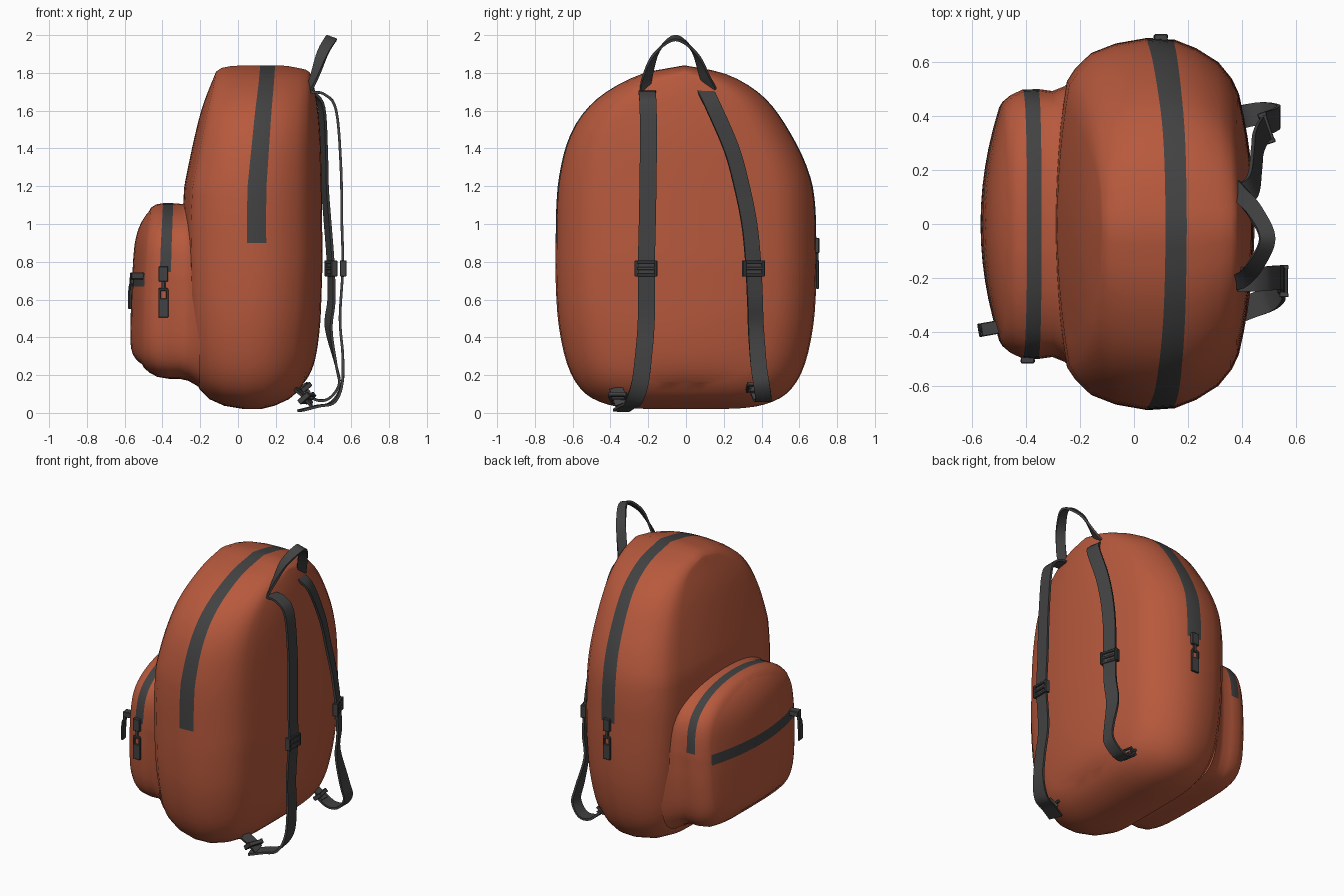
import bpy, bmesh, math
from mathutils import Vector, Matrix

if "Cube" in bpy.data.objects:
    bpy.data.objects.remove(bpy.data.objects["Cube"])


def material(name, rgb):
    m = bpy.data.materials.new(name)
    m.diffuse_color = (*rgb, 1)
    m.use_nodes = True
    m.node_tree.nodes["Principled BSDF"].inputs["Base Color"].default_value = m.diffuse_color
    return m


RED = material("brick_red_fabric", (0.475, 0.1, 0.046))
GREY = material("dark_grey_webbing", (0.055, 0.054, 0.054))


def finish(name, bm, mats, angle=45):
    bmesh.ops.recalc_face_normals(bm, faces=bm.faces)
    me = bpy.data.meshes.new(name)
    bm.to_mesh(me)
    bm.free()
    for m in mats:
        me.materials.append(m)
    ob = bpy.data.objects.new(name, me)
    bpy.context.collection.objects.link(ob)
    bpy.ops.object.select_all(action='DESELECT')
    ob.select_set(True)
    bpy.context.view_layer.objects.active = ob
    bpy.ops.object.shade_smooth_by_angle(angle=math.radians(angle))
    return ob


def spline(pts, n):
    """Catmull-Rom curve through the points."""
    p = [Vector(q) for q in pts]
    p = [2 * p[0] - p[1]] + p + [2 * p[-1] - p[-2]]
    out = []
    for i in range(1, len(p) - 2):
        a, b, c, d = p[i - 1:i + 3]
        for k in range(n):
            t = k / n
            out.append(0.5 * (2 * b + (c - a) * t + (2 * a - 5 * b + 4 * c - d) * t * t
                              + (3 * b - a - 3 * c + d) * t ** 3))
    return out + [p[-2]]


def table(tab, z):
    for (z0, v0), (z1, v1) in zip(tab, tab[1:]):
        if z <= z1:
            return v0 + (v1 - v0) * max(0, (z - z0) / (z1 - z0))
    return tab[-1][1]


def bag(name, half, zc, front, back, rings, bulges, zip_ring, zip_z, band=None, sag=0):
    """Loft an arch outline from front to back, with puffed end panels."""
    right = spline([(y, z, 0) for y, z in half], 3)
    K = len(right) - 1
    loop = [(p.x, p.y) for p in right] + [(-p.x, p.y) for p in right[-2:0:-1]]
    N = len(loop)
    bm = bmesh.new()
    grid = []
    for u, sy, st, sb in rings:
        row = []
        for y, z in loop:
            zz = zc + (z - zc) * (st if z > zc else sb)
            f, b = table(front, zz), table(back, zz)
            lean = sag * math.exp(-((zz - 1.55) / .25) ** 2)
            row.append(bm.verts.new((f + u * (b - f), y * sy - lean, zz)))
        grid.append(row)
    for r in range(len(grid) - 1):
        for i in range(N):
            j = (i + 1) % N
            f = bm.faces.new((grid[r][i], grid[r][j], grid[r + 1][j], grid[r + 1][i]))
            if r == zip_ring and f.calc_center_median().z > zip_z:
                f.material_index = 1
    for ring, bulge in ((grid[0], bulges[0]), (grid[-1], bulges[1])):
        z0, z1 = ring[0].co.z, ring[K].co.z
        C, rows = 12, []
        for i in range(K + 1):
            a, b = ring[i], ring[(N - i) % N]
            if a is b:
                rows.append([a] * (C + 1))
                continue
            r = 2 * (a.co.z - z0) / (z1 - z0) - 1
            row = [a]
            for c in range(1, C):
                p = a.co.lerp(b.co, c / C)
                p.x += bulge * (1 - (2 * c / C - 1) ** 2) * (1 - abs(r) ** (5 if r > 0 else 10))
                row.append(bm.verts.new(p))
            rows.append(row + [b])
        for i in range(K):
            for c in range(C):
                vs = list(dict.fromkeys((rows[i][c], rows[i][c + 1],
                                         rows[i + 1][c + 1], rows[i + 1][c])))
                f = bm.faces.new(vs)
                if band and ring is grid[0] and band[0] < f.calc_center_median().z < band[1]:
                    f.material_index = 1
    return finish(name, bm, [RED, GREY], 50)


# main compartment with the zip strip over its top
bag("main_compartment",
    [(0, .02), (.3, .025), (.46, .06), (.56, .13), (.63, .26), (.675, .47), (.69, .7),
     (.69, .9), (.685, 1.1), (.665, 1.25), (.61, 1.42), (.52, 1.58), (.4, 1.7), (.22, 1.795), (0, 1.84)],
    .9,
    [(0, -.23), (1.0, -.25), (1.2, -.24), (1.4, -.2), (1.6, -.16), (1.75, -.125), (1.84, -.11)],
    [(0, .33), (.2, .355), (.5, .38), (.8, .39), (1.2, .385), (1.6, .38), (1.84, .38)],
    [(0, .77, .965, .8), (.05, .84, .985, .88), (.14, .92, .995, .94), (.28, .97, 1, .98),
     (.465, 1, 1, 1), (.625, .99, 1, 1), (.75, .945, .997, .98), (.88, .87, .985, .94),
     (.96, .78, .975, .89), (1, .7, .96, .84)],
    (-.045, .058), 4, .875, sag=.03)

# front pocket with its own arched zip and a level zip across the panel
bag("front_pocket",
    [(0, .18), (.25, .185), (.4, .22), (.47, .32), (.495, .5), (.5, .665), (.5, .745),
     (.485, .88), (.43, .98), (.3, 1.06), (.14, 1.1), (0, 1.11)],
    .7,
    [(.2, -.51), (.6, -.5), (.9, -.485), (1.1, -.47)],
    [(.1, -.2), (1.2, -.2)],
    [(0, .87, .89, .85), (.04, .91, .945, .89), (.14, .96, .985, .94), (.27, .995, 1, .98),
     (.47, 1, 1, 1), (.65, .985, .99, 1), (.8, 1.02, 1.02, 1.02), (1, 1.13, 1.16, 1.09)],
    (-.066, 0), 3, .735, band=(.67, .74))


def ribbon(name, pts, widths, width, thick=.014, n=5):
    """Flat webbing along a smooth path; widths give its cross direction."""
    P, W = spline(pts, n), spline(widths, n)
    bm = bmesh.new()
    rows = []
    for i, p in enumerate(P):
        t = (P[min(i + 1, len(P) - 1)] - P[max(i - 1, 0)]).normalized()
        w = (W[i] - t * W[i].dot(t)).normalized()
        nrm = t.cross(w)
        rows.append([bm.verts.new(p + w * a * width / 2 + nrm * b * thick / 2)
                     for a, b in ((-1, -1), (1, -1), (1, 1), (-1, 1))])
    for a, b in zip(rows, rows[1:]):
        for k in range(4):
            bm.faces.new((a[k], a[(k + 1) % 4], b[(k + 1) % 4], b[k]))
    bm.faces.new(rows[0])
    bm.faces.new(rows[-1])
    finish(name, bm, [GREY], 35)


# shoulder straps
near = [(.385, -.205, 1.70), (.46, -.205, 1.685), (.52, -.2, 1.60), (.545, -.2, 1.3), (.55, -.205, 1.0),
        (.555, -.21, .77), (.54, -.21, .5), (.555, -.225, .3), (.55, -.245, .15),
        (.5, -.28, .055), (.42, -.31, .035), (.33, -.345, .012)]
ribbon("shoulder_strap_near", near, [(0, 1, 0)] * 9 + [(-.2, 1, 0)] * 3, .09)
far = [(.385, .1, 1.71), (.44, .14, 1.63), (.455, .24, 1.4), (.46, .295, 1.2), (.475, .335, 1.0),
       (.49, .355, .8), (.495, .365, .6), (.48, .37, .45), (.52, .385, .25), (.535, .4, .15),
       (.48, .41, .075), (.41, .4, .07), (.35, .38, .12)]
ribbon("shoulder_strap_far", far, [(-.35, .95, .2)] * 8 + [(0, 1, 0)] * 5, .085)

# short anchors joining the bottom buckles to the bag
ribbon("strap_anchor_near", [(.3, -.37, .13), (.35, -.355, .09), (.39, -.34, .045)], [(.3, 1, 0)] * 3, .07)
ribbon("strap_anchor_far", [(.3, .37, .17), (.34, .37, .145), (.38, .37, .11)], [(0, 1, 0)] * 3, .06)

# grab handle
ribbon("grab_handle",
       [(.375, -.215, 1.71), (.405, -.205, 1.78), (.45, -.155, 1.91), (.495, -.055, 1.985),
        (.45, .045, 1.91), (.405, .1, 1.78), (.375, .135, 1.71)],
       [(.4, -.8, 0), (.5, -.7, -.1), (.8, -.4, -.3), (.95, 0, -.35),
        (.8, .4, -.3), (.5, .7, 0), (.4, .8, 0)], .06)


def boxes(name, parts, mat):
    bm = bmesh.new()
    for c, s in parts:
        bmesh.ops.create_cube(bm, size=1, matrix=mat @ Matrix.Translation(c) @ Matrix.Diagonal((*s, 1)))
    bmesh.ops.bevel(bm, geom=bm.edges[:], offset=.003, segments=1, affect='EDGES')
    finish(name, bm, [GREY], 30)


def place(loc, rz=0, ry=0):
    return (Matrix.Translation(loc) @ Matrix.Rotation(math.radians(rz), 4, 'Z')
            @ Matrix.Rotation(math.radians(ry), 4, 'Y'))


# strap adjusters and bottom buckles: open rectangular frames
FRAME = [((0, s * .052, 0), (.035, .016, .085)) for s in (-1, 1)] + \
        [((0, 0, z), (.03, .11, .016)) for z in (-.034, 0, .034)]
boxes("strap_adjuster_near", FRAME, place((.557, -.212, .765)))
boxes("strap_adjuster_far", FRAME, place((.492, .357, .765), 18))
boxes("bottom_buckle_near", FRAME, place((.365, -.355, .078), -20, 50) @ Matrix.Scale(.85, 4))
boxes("bottom_buckle_far", FRAME, place((.355, .365, .135), 10, 50) @ Matrix.Scale(.75, 4))

# zip pulls: slider, open link and tab, hanging down
PULL = [((0, 0, -.035), (.05, .035, .08)), ((0, .006, -.09), (.02, .014, .05)),
        ((0, .008, -.118), (.05, .014, .016)), ((0, .008, -.215), (.054, .014, .1))] + \
       [((s * .02, .008, -.145), (.013, .014, .06)) for s in (-1, 1)]
boxes("main_zip_pull", PULL, place((.1, .688, .92)))
boxes("pocket_zip_pull", PULL, place((-.395, -.5, .77), 180))

# pull of the level pocket zip: slider on the strip, tab hanging in front
boxes("panel_zip_pull",
      [((0, 0, .005), (.05, .1, .035)), ((0, .045, -.02), (.018, .02, .04)),
       ((0, .05, -.05), (.045, .013, .03)), ((0, .055, -.12), (.05, .013, .1))] +
      [((s * .018, .052, -.07), (.012, .013, .05)) for s in (-1, 1)],
      place((-.518, -.385, .72), 100))
